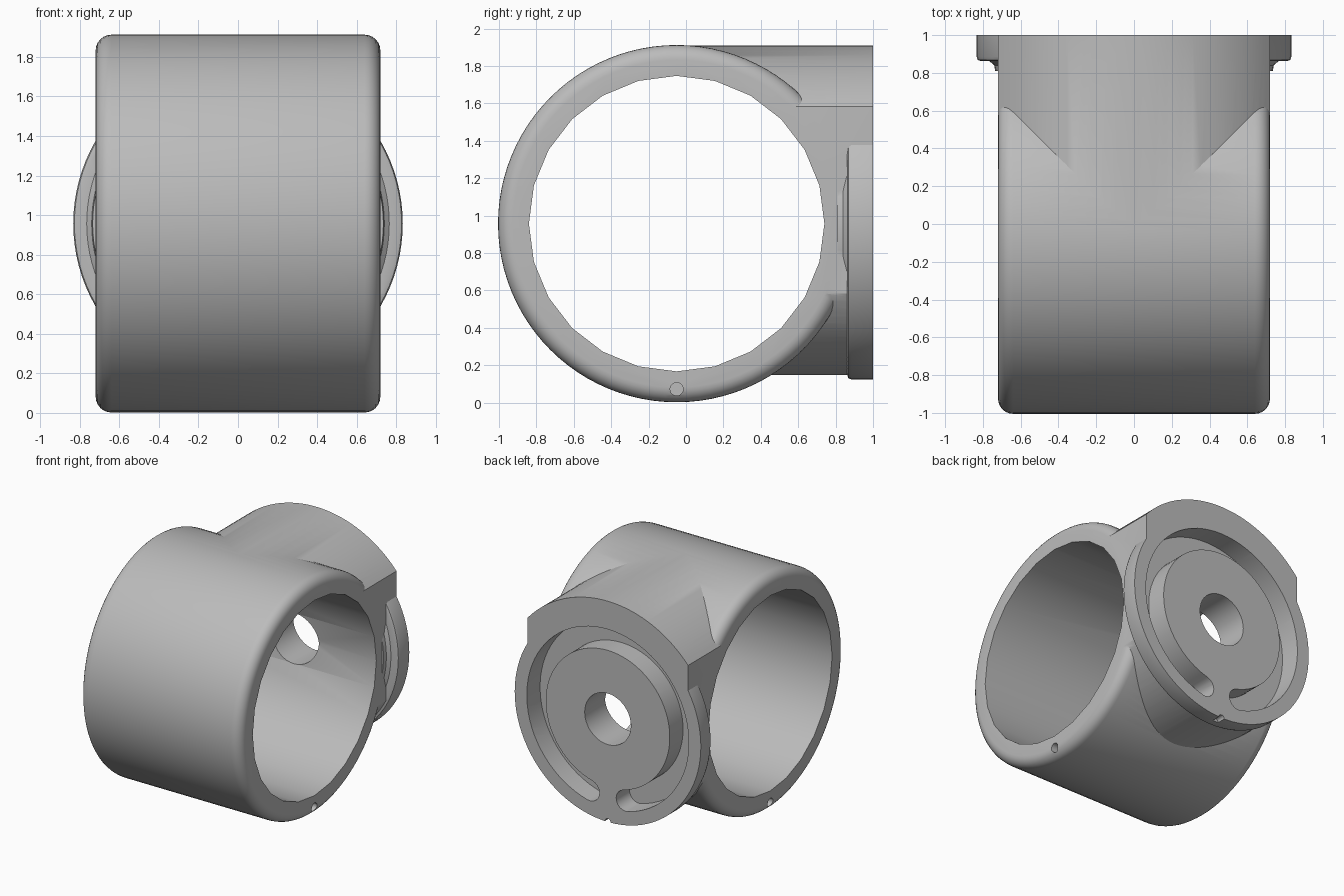
import bpy, bmesh
from math import sin, cos, acos, asin, pi, tau

if "Cube" in bpy.data.objects:
    bpy.data.objects.remove(bpy.data.objects["Cube"], do_unlink=True)

CY, CZ = -0.05, 0.957      # ring centre
HALF = 0.72                # half width of the ring

grey = bpy.data.materials.new("metal_grey")
grey.use_nodes = True
colour = (0.5, 0.5, 0.5, 1)
grey.diffuse_color = colour
grey.node_tree.nodes["Principled BSDF"].inputs["Base Color"].default_value = colour


def finish(name, bm):
    bmesh.ops.recalc_face_normals(bm, faces=bm.faces)
    mesh = bpy.data.meshes.new(name)
    bm.to_mesh(mesh)
    bm.free()
    mesh.materials.append(grey)
    obj = bpy.data.objects.new(name, mesh)
    bpy.context.collection.objects.link(obj)
    return obj


def arc(radius, start, end, steps, cx=0.0, cz=0.0):
    """Points on an arc in the x-z plane."""
    angles = [start + (end - start) * i / steps for i in range(steps + 1)]
    return [(cx + radius * cos(a), cz + radius * sin(a)) for a in angles]


def extrude_y(name, outline, y0, y1, cz=CZ):
    """Solid prism along y from an x-z outline."""
    bm = bmesh.new()
    face = bm.faces.new([bm.verts.new((x, y0, z + cz)) for x, z in outline])
    top = bmesh.ops.extrude_face_region(bm, geom=[face])["geom"]
    verts = [v for v in top if isinstance(v, bmesh.types.BMVert)]
    bmesh.ops.translate(bm, vec=(0, y1 - y0, 0), verts=verts)
    return finish(name, bm)


def lathe(name, profile, steps, axis):
    """Solid of revolution from (radius, position) pairs."""
    bm = bmesh.new()
    rings = []
    for r, p in profile:
        ring = []
        for i in range(steps):
            u, v = r * cos(tau * i / steps), r * sin(tau * i / steps)
            co = (p, CY + u, CZ + v) if axis == "x" else (u, p, CZ + v)
            ring.append(bm.verts.new(co))
        rings.append(ring)
    for a, b in zip(rings, rings[1:]):
        for i in range(steps):
            j = (i + 1) % steps
            bm.faces.new((a[i], a[j], b[j], b[i]))
    bm.faces.new(rings[0])
    bm.faces.new(rings[-1])
    return finish(name, bm)


def combine(target, other, operation):
    """Apply a boolean and discard the helper."""
    mod = target.modifiers.new("combine", "BOOLEAN")
    mod.operation, mod.solver, mod.object = operation, "EXACT", other
    graph = bpy.context.evaluated_depsgraph_get()
    mesh = bpy.data.meshes.new_from_object(target.evaluated_get(graph))
    target.modifiers.clear()
    target.data = mesh
    bpy.data.objects.remove(other, do_unlink=True)


# Main ring with rounded outer edges
R, ROUND = 0.955, 0.08
corner = arc(ROUND, 0, pi / 2, 6, HALF - ROUND, R - ROUND)
profile = [(r, x) for x, r in corner]
body = lathe("ring_with_rear_mount",
             [(r, -x) for r, x in profile] + profile[::-1], 96, "x")

# Rear boss: wide arc above, narrower arc below, flat sides
side = HALF - 0.001
up, low = acos(side / 0.953), acos(side / 0.81)
outline = arc(0.953, up, pi - up, 36) + arc(0.81, pi + low, tau - low, 36)
combine(body, extrude_y("boss", outline, 0, 1), "UNION")

# Round flange with a small fillet at its root
flange = [(0.735, 0.81), (0.74, 0.84), (0.765, 0.862), (0.81, 0.862),
          (0.827, 0.868), (0.833, 0.885), (0.833, 1)]
combine(body, lathe("flange", flange, 96, "y"), "UNION")

# Main bore and the hole through the mount
combine(body, lathe("bore", [(0.79, -1), (0.79, 1)], 24, "x"), "DIFFERENCE")
combine(body, extrude_y("centre_hole", arc(0.207, 0, tau, 40)[:-1], 0.2, 1.2),
        "DIFFERENCE")

# C-shaped groove with round ends, open at the bottom bridge
outer, inner = 0.725, 0.555
mid, cap = (outer + inner) / 2, (outer - inner) / 2
gap = asin((0.075 + cap) / mid)
a0, a1 = -pi / 2 + gap, 3 * pi / 2 - gap
groove = arc(outer, a0, a1, 72)
groove += arc(cap, a1, a1 + pi, 10, mid * cos(a1), mid * sin(a1))[1:-1]
groove += arc(inner, a1, a0, 72)
groove += arc(cap, a0 + pi, a0 + tau, 10, mid * cos(a0), mid * sin(a0))[1:-1]
combine(body, extrude_y("groove", groove, 0.83, 1.1), "DIFFERENCE")

# Small notch at the bottom of the flange
combine(body, extrude_y("notch", arc(0.025, 0, tau, 16)[:-1], 0.93, 1.1, 0.125),
        "DIFFERENCE")

# Small blind pin holes in both ring ends
for s in (-1, 1):
    pin = lathe("pin_hole", [(0.035, s * 0.55), (0.035, s * 0.9)], 20, "x")
    pin.location.z = 0.072 - CZ
    bpy.context.view_layer.update()
    combine(body, pin, "DIFFERENCE")

bpy.ops.object.select_all(action="DESELECT")
body.select_set(True)
bpy.context.view_layer.objects.active = body
bpy.ops.object.shade_smooth_by_angle(angle=0.5)
